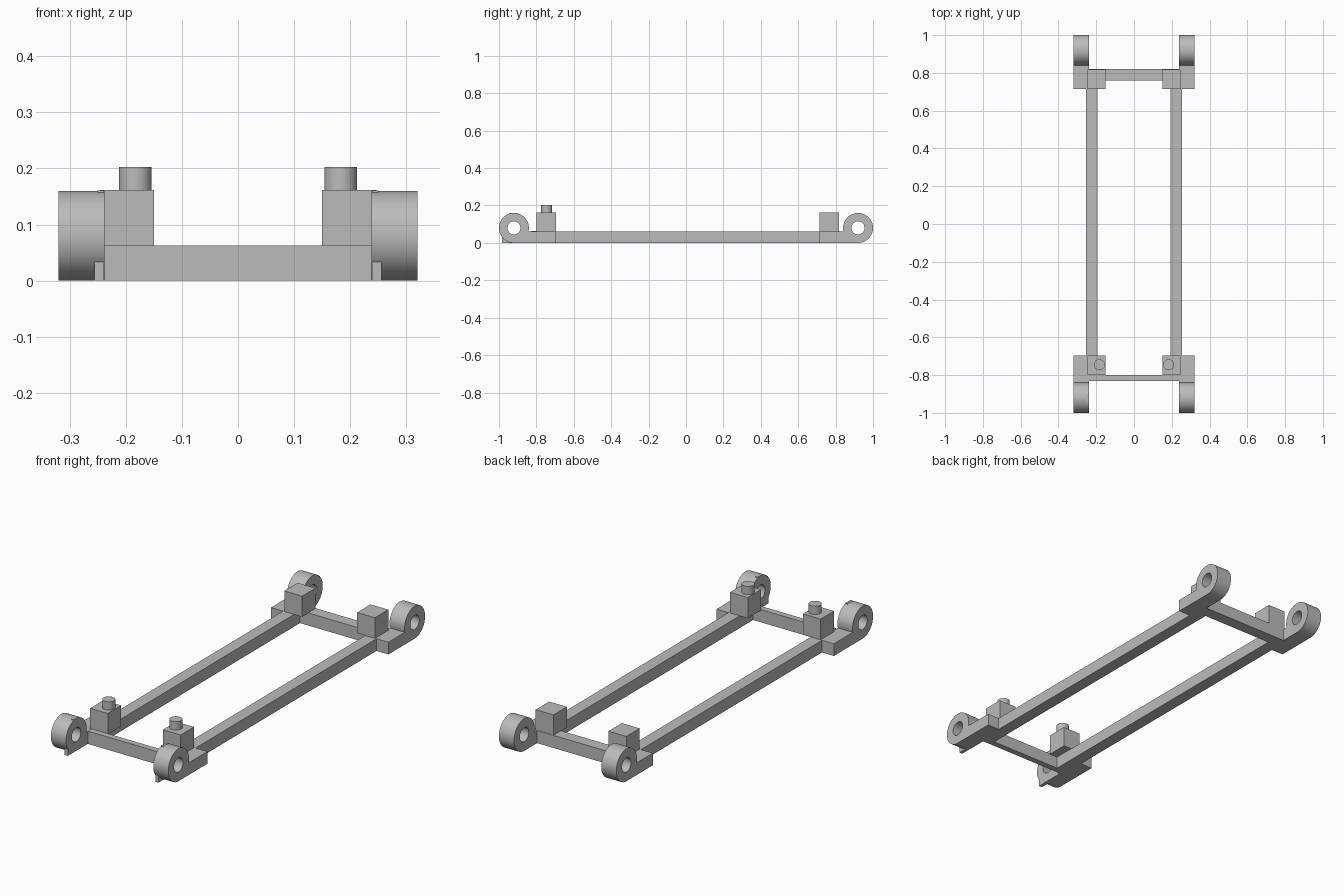
import bpy, bmesh
from math import sin, cos, pi, radians
from mathutils import Matrix, Vector

if "Cube" in bpy.data.objects:
    bpy.data.objects.remove(bpy.data.objects["Cube"], do_unlink=True)

GREY = (0.5, 0.5, 0.5, 1)
mat = bpy.data.materials.new("plain grey")
mat.use_nodes = True
mat.diffuse_color = GREY
mat.node_tree.nodes["Principled BSDF"].inputs["Base Color"].default_value = GREY


def add_object(name, bm, smooth=False):
    bmesh.ops.recalc_face_normals(bm, faces=bm.faces)
    mesh = bpy.data.meshes.new(name)
    bm.to_mesh(mesh)
    bm.free()
    mesh.materials.clear()
    mesh.materials.append(mat)
    obj = bpy.data.objects.new(name, mesh)
    bpy.context.collection.objects.link(obj)
    if smooth:
        bpy.ops.object.select_all(action="DESELECT")
        obj.select_set(True)
        bpy.context.view_layer.objects.active = obj
        bpy.ops.object.shade_smooth_by_angle(angle=radians(30))
    return obj


def box(name, xs, ys, zs):
    bm = bmesh.new()
    bmesh.ops.create_cube(bm, size=1)
    size = [abs(r[1] - r[0]) for r in (xs, ys, zs)]
    centre = [(r[0] + r[1]) / 2 for r in (xs, ys, zs)]
    bmesh.ops.scale(bm, vec=size, verts=bm.verts)
    bmesh.ops.translate(bm, vec=centre, verts=bm.verts)
    return add_object(name, bm)


def pin(name, x, y):
    bm = bmesh.new()
    bmesh.ops.create_cone(bm, cap_ends=True, segments=48, radius1=0.029, radius2=0.029,
                          depth=0.05, matrix=Matrix.Translation((x, y, 0.178)))
    return add_object(name, bm, True)


def arc(cy, cz, r, start, end, steps):
    return [(cy + r * cos(start + (end - start) * i / steps),
             cz + r * sin(start + (end - start) * i / steps)) for i in range(steps + 1)]


def lug(name, side, end, inner_y):
    """Foot that flows into a round eye with a hole, extruded across x."""
    outline = [(inner_y, 0)] + arc(0.92, 0.08, 0.08, -pi / 2, pi + 0.25, 64) + [(inner_y, 0.06)]
    hole = arc(0.92, 0.08, 0.035, 0, 2 * pi, 48)[:-1]
    curve = bpy.data.curves.new(name, "CURVE")
    curve.dimensions = "2D"
    curve.fill_mode = "BOTH"
    curve.extrude = 0.041
    for points in (outline, hole):
        spline = curve.splines.new("POLY")
        spline.points.add(len(points) - 1)
        for p, (y, z) in zip(spline.points, points):
            p.co = (end * y, z, 0, 1)
        spline.use_cyclic_u = True
    temp = bpy.data.objects.new(name + "_outline", curve)
    bpy.context.collection.objects.link(temp)
    mesh = bpy.data.meshes.new_from_object(temp)
    bm = bmesh.new()
    bm.from_mesh(mesh)
    bpy.data.objects.remove(temp, do_unlink=True)
    bpy.data.curves.remove(curve)
    bpy.data.meshes.remove(mesh)
    bmesh.ops.remove_doubles(bm, verts=bm.verts, dist=0.0001)
    for v in bm.verts:
        v.co = Vector((v.co.z + side * 0.279, v.co.x, v.co.y))
    return add_object(name, bm, True)


# Cross bars joining the two sides
box("front_cross_bar", (-0.238, 0.238), (-0.83, -0.80), (0, 0.063))
box("back_cross_bar", (-0.238, 0.238), (0.76, 0.82), (0, 0.062))

for side, word in ((1, "left"), (-1, "right")):
    def xs(a, b):
        return (side * a, side * b)

    # Long rail and the lugs at its ends
    box(f"{word}_rail", xs(0.194, 0.255), (-0.70, 0.72), (0, 0.06))
    box(f"{word}_front_corner", xs(0.194, 0.24), (-0.83, -0.695), (0, 0.0605))
    box(f"{word}_back_corner", xs(0.194, 0.24), (0.715, 0.82), (0, 0.0605))
    lug(f"{word}_front_lug", side, -1, 0.695)
    lug(f"{word}_back_lug", side, 1, 0.715)

    # Mounting blocks, with locating pins at the front
    box(f"{word}_front_block", xs(0.15, 0.247), (-0.80, -0.696), (0.06, 0.162))
    box(f"{word}_back_block", xs(0.15, 0.247), (0.714, 0.818), (0.06, 0.162))
    pin(f"{word}_front_pin", side * 0.183, -0.745)

    # Thin stop under the front eye and small nib on top of it
    box(f"{word}_eye_stop", xs(0.2385, 0.256), (-0.985, -0.92), (0, 0.04))
    box(f"{word}_eye_nib", xs(0.2385, 0.25), (-0.94, -0.90), (0.154, 0.161))
